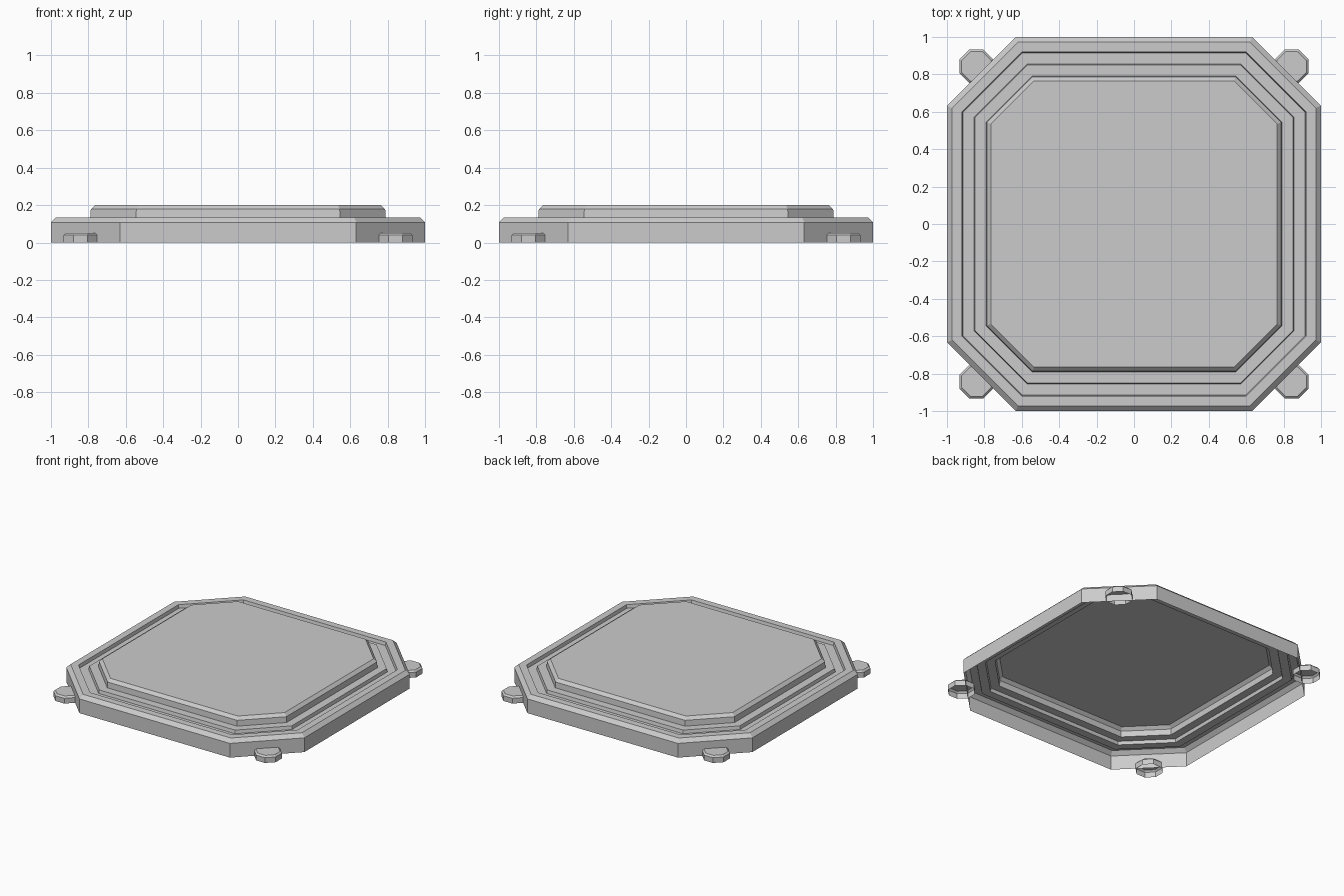
import bpy, bmesh, math

if "Cube" in bpy.data.objects:
    bpy.data.objects.remove(bpy.data.objects["Cube"])

T = math.tan(math.pi / 8)


def octagon(half, cut):
    """Corner points of a square with chamfered corners, counter-clockwise."""
    return [(half, -cut), (half, cut), (cut, half), (-cut, half),
            (-half, cut), (-half, -cut), (-cut, -half), (cut, -half)]


def stepped_shell(name, profile, cut, centre=(0, 0)):
    """Open-bottomed shell through octagonal rings; profile = (half width, z)."""
    bm = bmesh.new()
    rings = []
    for half, z in profile:
        c = cut - (profile[0][0] - half) * T
        rings.append([bm.verts.new((x + centre[0], y + centre[1], z))
                      for x, y in octagon(half, c)])
    for a, b in zip(rings, rings[1:]):
        for i in range(8):
            j = (i + 1) % 8
            bm.faces.new((a[i], a[j], b[j], b[i]))
    bm.faces.new(rings[-1])
    mesh = bpy.data.meshes.new(name)
    bm.to_mesh(mesh)
    bm.free()
    ob = bpy.data.objects.new(name, mesh)
    bpy.context.collection.objects.link(ob)
    return ob


# Main plate: bevelled rim, shallow groove, raised centre
stepped_shell("plate", [
    (1.0, 0), (1.0, 0.108), (0.972, 0.135),      # outer wall and bevel
    (0.92, 0.135), (0.915, 0.11),                # groove, outer side
    (0.855, 0.11), (0.85, 0.135),                # groove, inner side
    (0.79, 0.135), (0.787, 0.178), (0.765, 0.2)  # raised centre
], 0.632)

# Corner tabs: small bevelled octagons poking out of the chamfers
for sx in (-1, 1):
    for sy in (-1, 1):
        stepped_shell("corner_tab", [(0.09, 0), (0.09, 0.04), (0.078, 0.052)],
                      0.09 * T, (sx * 0.843, sy * 0.843))
